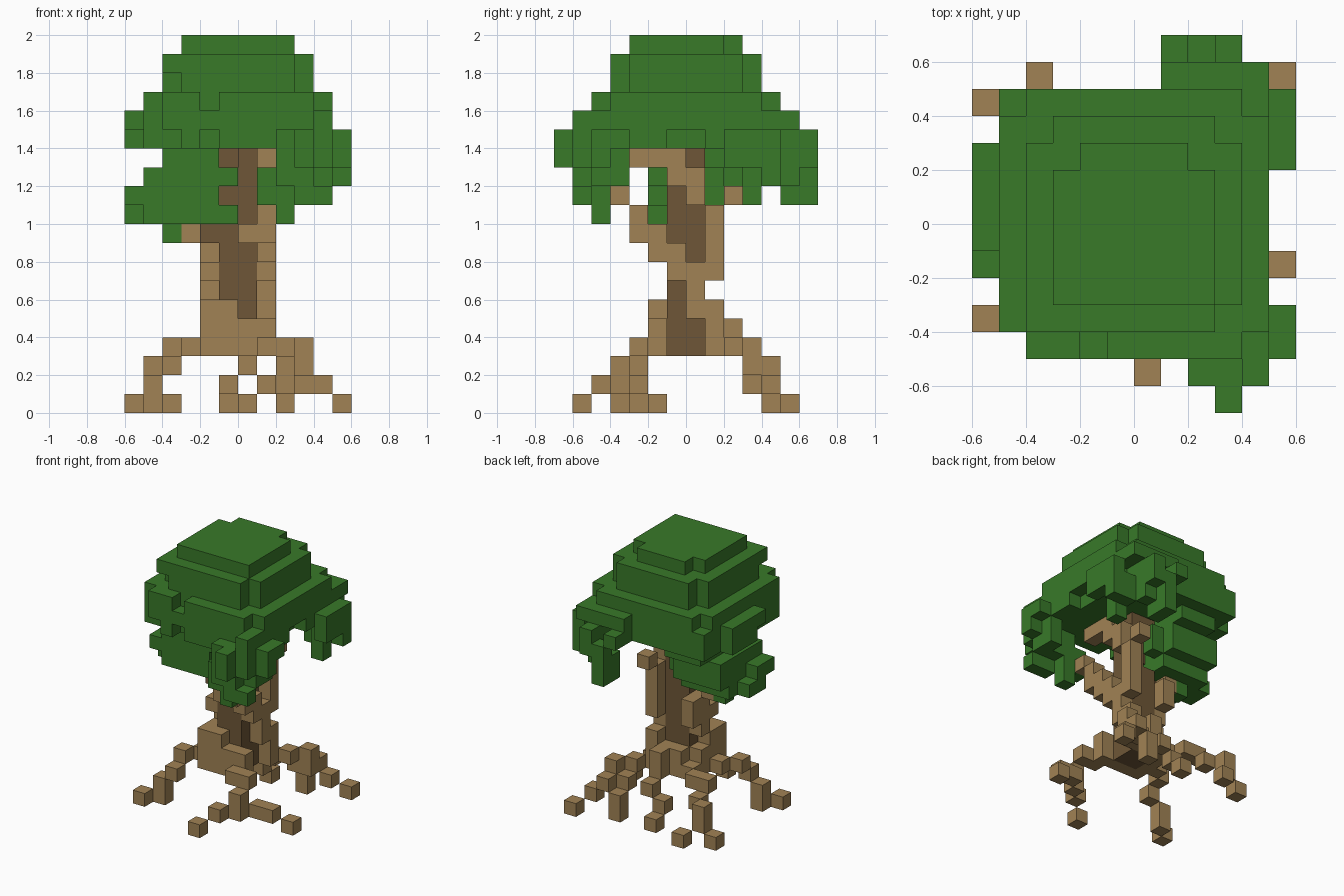
import bpy
import bmesh
from mathutils import Vector

UNIT = 0.1  # edge length of one cube

default_cube = bpy.data.objects.get("Cube")
if default_cube:
    bpy.data.objects.remove(default_cube, do_unlink=True)


def make_material(name, colour):
    material = bpy.data.materials.new(name)
    material.use_nodes = True
    material.diffuse_color = (*colour, 1)
    shader = material.node_tree.nodes["Principled BSDF"]
    shader.inputs["Base Color"].default_value = (*colour, 1)
    shader.inputs["Roughness"].default_value = 0.9
    return material


leaf_green = make_material("leaf green", (0.04, 0.192, 0.022))
light_bark = make_material("light bark", (0.355, 0.225, 0.09))
dark_bark = make_material("dark bark", (0.158, 0.094, 0.038))


def box(x0, x1, y0, y1, z0, z1):
    """All cube cells inside a block."""
    return {(x, y, z)
            for x in range(x0, x1)
            for y in range(y0, y1)
            for z in range(z0, z1)}


def blocks(*bounds):
    return set().union(*(box(*limits) for limits in bounds))


def build_cubes(name, cells, material, solid=frozenset()):
    """Skin a set of cells, leaving out every face between two filled cells."""
    filled = cells | solid
    mesh = bpy.data.meshes.new(name)
    bm = bmesh.new()
    corners = {}

    def corner(point):
        key = tuple(round(c) for c in point)
        if key not in corners:
            corners[key] = bm.verts.new(Vector(key) * UNIT)
        return corners[key]

    for cell in sorted(cells):
        for axis in range(3):
            for side in (0, 1):
                neighbour = list(cell)
                neighbour[axis] += 1 if side else -1
                if tuple(neighbour) in filled:
                    continue
                across = Vector((0, 0, 0))
                across[(axis + 1) % 3] = 1
                along = Vector((0, 0, 0))
                along[(axis + 2) % 3] = 1
                start = Vector(cell)
                start[axis] += side
                ring = [start, start + across, start + across + along, start + along]
                if not side:
                    ring.reverse()
                bm.faces.new([corner(p) for p in ring])
    bm.to_mesh(mesh)
    bm.free()
    mesh.materials.append(material)
    part = bpy.data.objects.new(name, mesh)
    bpy.context.scene.collection.objects.link(part)
    return part


# Dark heartwood core, rising into the crown
core = blocks(
    (-1, 1, -1, 1, 3, 10),
    (-2, -1, -1, 0, 9, 10),
    (0, 1, -1, 1, 10, 14),
    (-1, 0, -1, 0, 11, 12),
    (-1, 0, 0, 1, 13, 14),
)

# Light bark wrapped around the core
bark = blocks(
    (-2, 0, -2, -1, 3, 6),
    (0, 1, -2, -1, 3, 5),
    (1, 2, -2, -1, 3, 5),
    (-2, -1, -1, 1, 3, 5),
    (-2, -1, -1, 0, 5, 6),
    (-2, -1, 0, 1, 6, 7),
    (-2, -1, -1, 2, 7, 8),
    (-2, -1, 0, 2, 8, 9),
    (-1, 2, 1, 2, 3, 5),
    (0, 1, 2, 3, 4, 5),
    (1, 2, 0, 1, 5, 8),
    (1, 2, 1, 2, 5, 6),
    (1, 2, -1, 2, 7, 8),
    (1, 2, 1, 2, 8, 11),
)

# Stubby branches
front_branch = blocks(
    (1, 2, -2, 0, 8, 9),
    (0, 2, -3, -1, 9, 10),
    (1, 2, -3, -2, 10, 11),
    (1, 2, -4, -3, 11, 12),
)
upper_branch = blocks(
    (1, 2, 0, 1, 11, 12),
    (1, 2, -1, 1, 12, 13),
    (1, 2, -3, 0, 13, 14),
)
side_branches = blocks(
    (-3, -2, 0, 1, 9, 10),
    (1, 2, 2, 3, 11, 12),
)

build_cubes("trunk_core", core, dark_bark, bark)
build_cubes("trunk_bark", bark, light_bark, core)
build_cubes("front_branch", front_branch, light_bark)
build_cubes("upper_branch", upper_branch, light_bark)
build_cubes("side_branches", side_branches, light_bark)

# Roots: chains of cubes stepping from the trunk down to the ground
roots = {
    "front_right_root": [(-3, -1, 3), (-4, -2, 3), (-4, -3, 2),
                         (-5, -3, 1), (-5, -3, 0), (-6, -4, 0)],
    "front_root": [(1, -3, 3), (2, -3, 3), (2, -4, 2), (2, -4, 1),
                   (1, -5, 1), (0, -6, 0)],
    "front_left_root": [(3, -3, 1), (4, -3, 1), (5, -2, 0)],
    "back_left_root": [(2, 2, 3), (3, 3, 3), (3, 3, 2), (3, 4, 2),
                       (4, 4, 1), (5, 5, 0)],
    "back_left_side_root": [(2, 3, 2), (2, 4, 1), (2, 4, 0)],
    "back_root": [(0, 2, 3), (0, 3, 2), (-1, 3, 1), (-1, 4, 0)],
    "back_right_root": [(-2, 1, 3), (-3, 2, 3), (-4, 2, 3), (-4, 3, 2),
                        (-5, 4, 2), (-5, 4, 1), (-6, 4, 0), (-4, 5, 0)],
}
for root_name, path in roots.items():
    build_cubes(root_name, set(path), light_bark)

# Stepped dome of the crown, with a notched lower rim
dome = blocks(
    (-3, 3, -3, 2, 19, 20),
    (-2, 2, 2, 3, 19, 20),
    (-4, 4, -3, 3, 17, 19),
    (-3, 3, -4, 4, 17, 19),
    (-4, -3, -4, -3, 18, 19),
    (-5, 5, -4, 4, 16, 17),
    (-4, 4, -5, 5, 16, 17),
    (-5, 5, -4, 5, 14, 16),
    (-4, 5, -5, 5, 14, 16),
) - blocks(
    (-2, -1, -5, -4, 16, 17),
    (-4, -3, -5, -4, 14, 15),
    (-2, -1, -5, -4, 14, 15),
    (4, 5, -1, 1, 14, 15),
    (4, 5, 4, 5, 14, 15),
    (2, 3, 4, 5, 14, 15),
)

# Leaf clumps hanging below the dome
front_left_clump = blocks(
    (4, 5, -6, -5, 13, 16),
    (2, 4, -6, -5, 12, 15),
    (3, 4, -7, -6, 13, 15),
    (2, 5, -5, -4, 12, 14),
    (4, 5, -4, -3, 12, 14),
    (5, 6, -5, -4, 13, 15),
    (5, 6, -4, -3, 14, 15),
    (1, 3, -5, -4, 11, 13),
    (3, 5, -6, -5, 11, 12),
    (2, 3, -5, -4, 10, 11),
)
back_left_clump = blocks(
    (1, 5, 5, 6, 15, 16),
    (1, 2, 5, 7, 14, 15),
    (2, 3, 6, 7, 11, 14),
    (3, 4, 6, 7, 13, 15),
    (3, 4, 5, 6, 12, 15),
    (2, 3, 5, 6, 11, 13),
    (4, 5, 3, 4, 11, 14),
    (4, 5, 4, 5, 12, 14),
    (5, 6, 2, 4, 13, 15),
    (5, 6, 4, 5, 12, 15),
)
right_clump = blocks(
    (-6, -5, -1, 3, 15, 16),
    (-6, -5, 0, 3, 14, 15),
    (-4, -1, -2, 4, 13, 14),
    (-5, -1, -2, 3, 11, 13),
    (-1, 0, -2, -1, 12, 13),
    (-5, -1, -1, 2, 10, 11),
    (-5, 0, -2, -1, 10, 11),
    (-6, -5, -2, 0, 11, 12),
    (-6, -5, -1, 1, 10, 11),
    (-4, -3, 0, 1, 9, 10),
    (-1, 0, 1, 2, 11, 13),
)

crown = {
    "crown_dome": dome,
    "front_left_leaves": front_left_clump,
    "back_left_leaves": back_left_clump,
    "right_leaves": right_clump,
}
all_leaves = set().union(*crown.values())
for part_name, cells in crown.items():
    build_cubes(part_name, cells, leaf_green, all_leaves)
